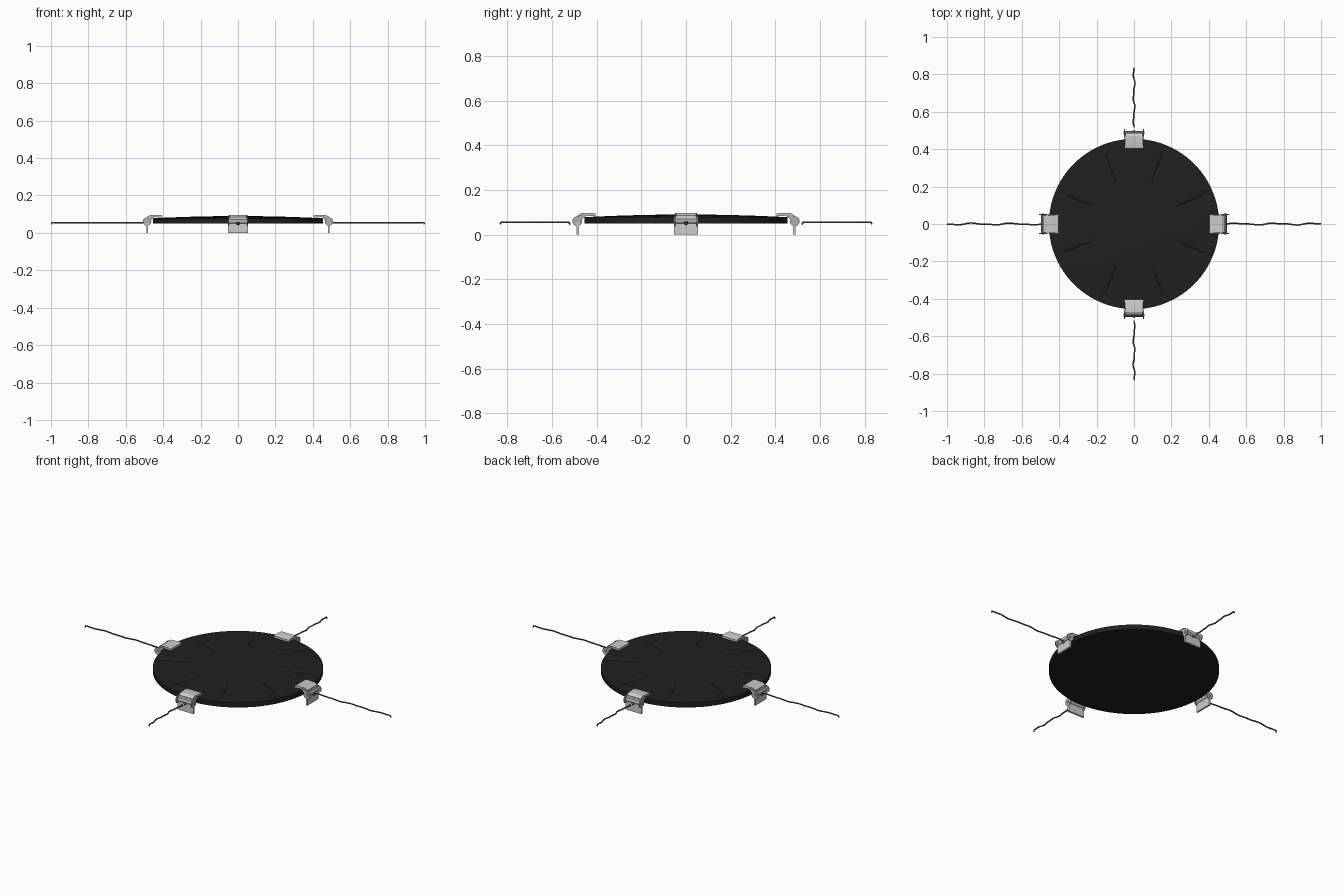
import bpy, bmesh, math
from mathutils import Matrix

cube = bpy.data.objects.get("Cube")
if cube:
    bpy.data.objects.remove(cube)


def material(name, value, rough=0.6):
    m = bpy.data.materials.new(name)
    m.use_nodes = True
    color = (value, value, value, 1)
    m.diffuse_color = color
    node = m.node_tree.nodes["Principled BSDF"]
    node.inputs["Base Color"].default_value = color
    node.inputs["Roughness"].default_value = rough
    return m


BLACK = material("black rubber", 0.014)
SILVER = material("light steel", 0.6)
GREY = material("grey steel", 0.42)
WIRE = material("dark wire", 0.1)


def finish(name, bm, mat, turn=0, smooth=True):
    bmesh.ops.recalc_face_normals(bm, faces=bm.faces)
    bm.transform(Matrix.Rotation(turn, 4, 'Z'))
    mesh = bpy.data.meshes.new(name)
    bm.to_mesh(mesh)
    bm.free()
    mesh.materials.append(mat)
    ob = bpy.data.objects.new(name, mesh)
    bpy.context.collection.objects.link(ob)
    if smooth:
        bpy.ops.object.select_all(action='DESELECT')
        ob.select_set(True)
        bpy.context.view_layer.objects.active = ob
        bpy.ops.object.shade_smooth_by_angle(angle=math.radians(30))
    return ob


def extrude_profile(bm, points, y0, y1):
    """Extrude an x-z outline from y0 to y1."""
    a = [bm.verts.new((x, y0, z)) for x, z in points]
    b = [bm.verts.new((x, y1, z)) for x, z in points]
    bm.faces.new(a)
    bm.faces.new(b[::-1])
    for i in range(len(a)):
        j = (i + 1) % len(a)
        bm.faces.new((a[i], b[i], b[j], a[j]))


def circle(cx, cz, r, n=20):
    return [(cx + r * math.cos(math.tau * i / n), cz + r * math.sin(math.tau * i / n))
            for i in range(n)]


# Shallow domed disc with eight radial creases
SEG = 192
bm = bmesh.new()
rings = []
radii = [0.08, 0.14, 0.2, 0.26, 0.32, 0.38, 0.43, 0.455]
for r in radii:
    ring = []
    for i in range(SEG):
        a = math.tau * i / SEG
        z = 0.09 - 0.012 * (r / 0.455) ** 2
        if i % 24 == 12 and 0.2 < r < 0.45:
            z -= 0.007 * min(1, (r - 0.2) / 0.1)
        ring.append(bm.verts.new((r * math.cos(a), r * math.sin(a), z)))
    rings.append(ring)
rings.append([bm.verts.new((v.co.x, v.co.y, 0.05)) for v in rings[-1]])
for lo, hi in zip(rings, rings[1:]):
    for i in range(SEG):
        j = (i + 1) % SEG
        bm.faces.new((lo[i], hi[i], hi[j], lo[j]))
bm.faces.new(rings[0])
bm.faces.new(rings[-1])
finish("domed_disc", bm, BLACK)


def clip(side, turn):
    # Upper jaw bent over the rim
    bm = bmesh.new()
    extrude_profile(bm, [(0.405, 0.082), (0.405, 0.093), (0.415, 0.096), (0.47, 0.096),
                         (0.486, 0.086), (0.486, 0.078), (0.468, 0.086)], -0.05, 0.05)
    for v in bm.verts:
        if v.co.x > 0.46:
            v.co.y *= 0.9
    finish(side + "_clip_jaw", bm, SILVER, turn)

    # Hanging handle plate, wider below the hinge
    bm = bmesh.new()
    extrude_profile(bm, [(0.48, 0), (0.48, 0.055), (0.478, 0.08), (0.487, 0.08),
                         (0.49, 0.055), (0.49, 0)], -0.053, 0.053)
    for v in bm.verts:
        if v.co.z > 0.06:
            v.co.y *= 0.88
    finish(side + "_clip_handle", bm, SILVER, turn)

    # Hinge ears with their arms, and the pin between them
    bm = bmesh.new()
    for s in (-1, 1):
        extrude_profile(bm, circle(0.487, 0.06, 0.022), s * 0.047, s * 0.053)
        extrude_profile(bm, [(0.45, 0.083), (0.455, 0.092), (0.495, 0.08), (0.475, 0.06)],
                        s * 0.047, s * 0.052)
        extrude_profile(bm, circle(0.487, 0.06, 0.007, 12), s * 0.053, s * 0.057)
    finish(side + "_clip_ears", bm, GREY, turn)
    bm = bmesh.new()
    extrude_profile(bm, circle(0.485, 0.06, 0.011, 16), -0.047, 0.047)
    finish(side + "_clip_hinge_pin", bm, GREY, turn)

    # Small eyelet on the outside of the handle
    bm = bmesh.new()
    bmesh.ops.create_uvsphere(bm, u_segments=12, v_segments=8, radius=0.008,
                              matrix=Matrix.Translation((0.494, 0, 0.05)))
    finish(side + "_clip_eyelet", bm, WIRE, turn)


def wire(side, turn, start, end):
    # Slightly wavy wire with hooked ends
    steps = 28
    pts = [(start, 0, 0.045)]
    for i in range(steps + 1):
        t = i / steps
        wave = 0.004 * math.sin(t * 15) + 0.002 * math.sin(t * 31)
        pts.append((start + 0.004 + (end - start - 0.01) * t, wave, 0.055))
    pts.append((end - 0.003, pts[-1][1], 0.046))
    curve = bpy.data.curves.new(side + "_wire", 'CURVE')
    curve.dimensions = '3D'
    curve.bevel_depth = 0.004
    curve.bevel_resolution = 2
    curve.use_fill_caps = True
    spline = curve.splines.new('POLY')
    spline.points.add(len(pts) - 1)
    for p, co in zip(spline.points, pts):
        p.co = (*co, 1)
    curve.materials.append(WIRE)
    ob = bpy.data.objects.new(side + "_wire", curve)
    ob.rotation_euler.z = turn
    bpy.context.collection.objects.link(ob)


for k, (side, start, end) in enumerate([("left", 0.495, 1.0), ("back", 0.52, 0.835),
                                        ("right", 0.495, 1.0), ("front", 0.52, 0.835)]):
    clip(side, k * math.pi / 2)
    wire(side, k * math.pi / 2, start, end)
